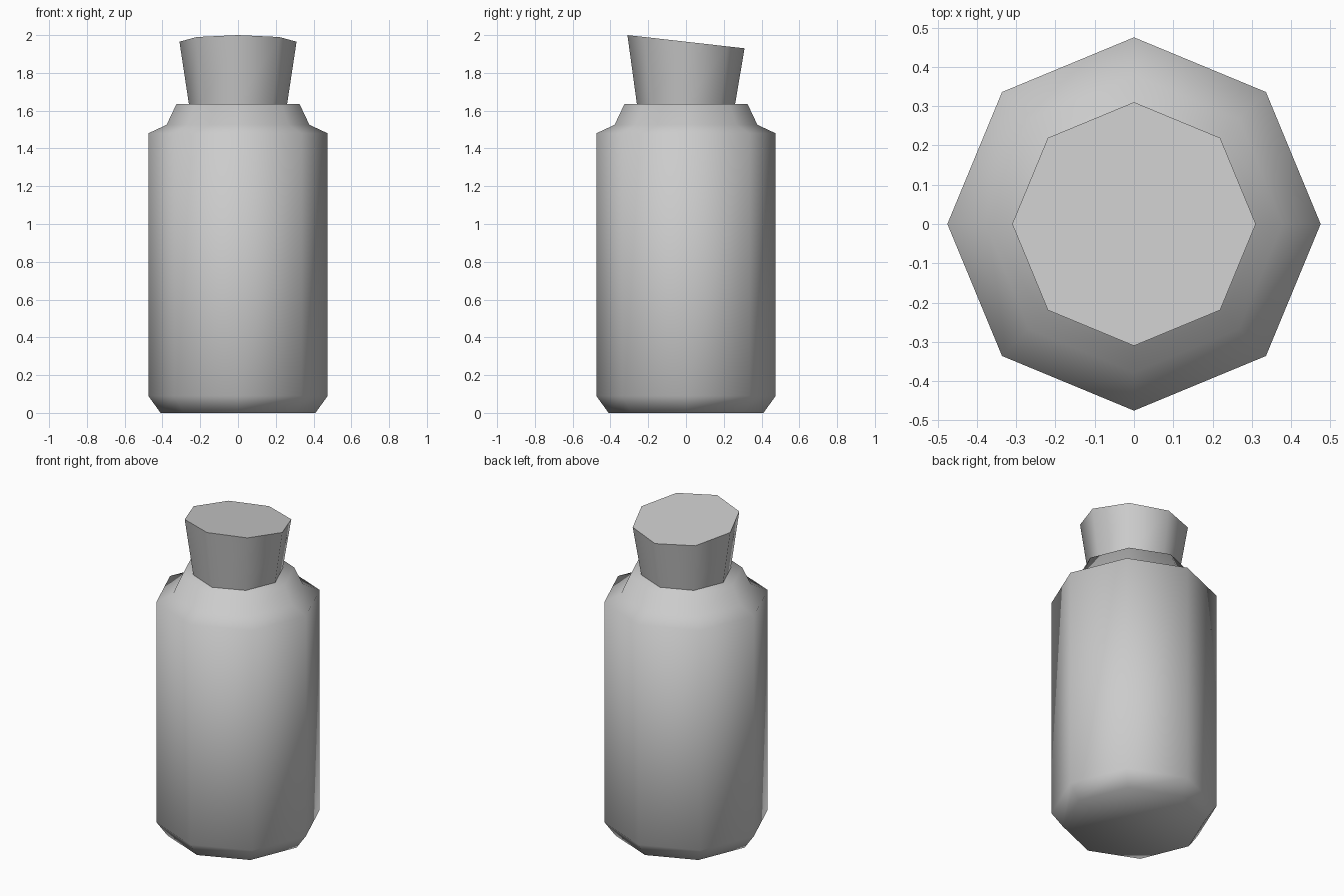
import bpy, bmesh
from math import cos, sin, pi, radians

cube = bpy.data.objects.get("Cube")
if cube:
    bpy.data.objects.remove(cube, do_unlink=True)

SIDES = 8

grey = bpy.data.materials.new("plain_grey")
grey.use_nodes = True
colour = (0.6, 0.6, 0.6, 1)
grey.diffuse_color = colour
grey.node_tree.nodes["Principled BSDF"].inputs["Base Color"].default_value = colour


def turned_part(name, profile, smooth_angle, top_slope=0.0):
    """Closed octagonal part from (radius, height) rings; the last ring may tilt along y."""
    bm = bmesh.new()
    rings = []
    for r, z in profile:
        slope = top_slope if (r, z) == profile[-1] else 0.0
        ring = []
        for i in range(SIDES):
            a = 2 * pi * i / SIDES
            y = r * sin(a)
            ring.append(bm.verts.new((r * cos(a), y, z + slope * y)))
        rings.append(ring)
    for low, high in zip(rings, rings[1:]):
        for i in range(SIDES):
            j = (i + 1) % SIDES
            bm.faces.new((low[i], low[j], high[j], high[i]))
    bm.faces.new(rings[0][::-1])
    bm.faces.new(rings[-1])
    mesh = bpy.data.meshes.new(name)
    bm.to_mesh(mesh)
    bm.free()
    mesh.materials.append(grey)
    obj = bpy.data.objects.new(name, mesh)
    bpy.context.collection.objects.link(obj)
    bpy.ops.object.select_all(action='DESELECT')
    obj.select_set(True)
    bpy.context.view_layer.objects.active = obj
    bpy.ops.object.shade_smooth_by_angle(angle=radians(smooth_angle))
    return obj


# Bottle body: chamfered foot, straight wall, shoulder and short neck
turned_part("bottle_body", [(0.41, 0), (0.475, 0.09), (0.475, 1.48),
                            (0.378, 1.525), (0.326, 1.635)], 80)

# Flared stopper with a slanted top
turned_part("stopper", [(0.26, 1.635), (0.31, 1.965)], 60, top_slope=-0.113)
